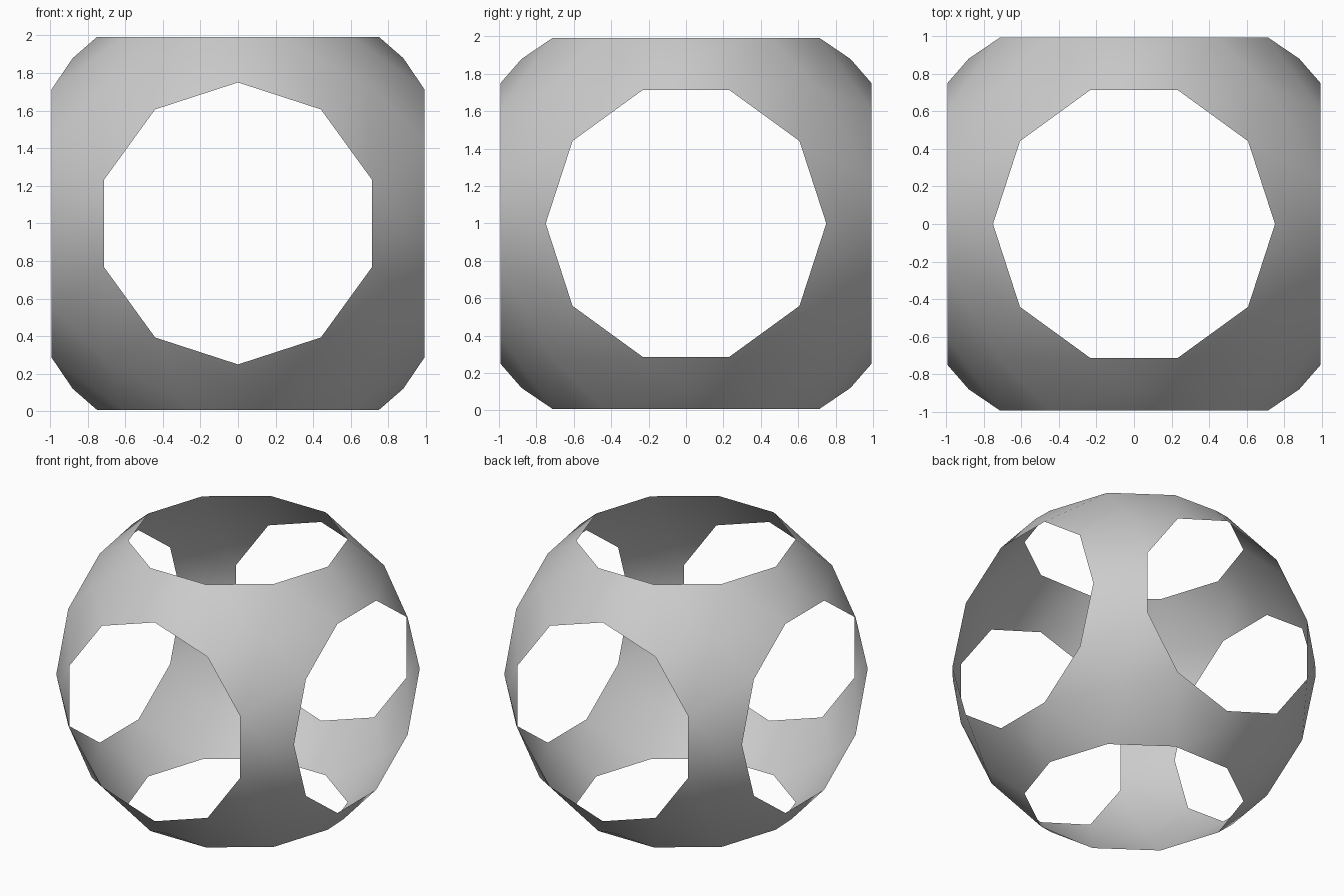
import bpy, bmesh
from math import sin, cos, tau, hypot
from mathutils import Vector
from itertools import product

if "Cube" in bpy.data.objects:
    bpy.data.objects.remove(bpy.data.objects["Cube"])

FLAT = 0.992       # distance of each hole rim from the centre
HOLE = 0.75        # hole radius
SIDES = 10         # sides of each hole
R = hypot(FLAT, HOLE)

bm = bmesh.new()

# Rims of the six holes, all lying on the same sphere
for axis in range(3):
    for sign in (-1, 1):
        for k in range(SIDES):
            p = Vector((0, 0, 0))
            p[axis] = sign * FLAT
            p[(axis + 1) % 3] = HOLE * cos(tau * k / SIDES)
            p[(axis + 2) % 3] = HOLE * sin(tau * k / SIDES)
            bm.verts.new(p)

# Crown points in the middle of the twelve necks and the eight corner patches
for d in product((-1, 0, 1), repeat=3):
    if sum(map(abs, d)) >= 2:
        bm.verts.new(Vector(d).normalized() * R)

# Skin the points, then open the flat caps to leave a thin pierced shell
bmesh.ops.convex_hull(bm, input=bm.verts[:])
bm.normal_update()
caps = [f for f in bm.faces if max(abs(c) for c in f.normal) > 0.999]
bmesh.ops.delete(bm, geom=caps, context='FACES')
bmesh.ops.translate(bm, verts=bm.verts[:], vec=(0, 0, 1))
for f in bm.faces:
    f.smooth = True

mesh = bpy.data.meshes.new("pierced_shell")
bm.to_mesh(mesh)
bm.free()
bpy.context.collection.objects.link(bpy.data.objects.new("pierced_shell", mesh))
